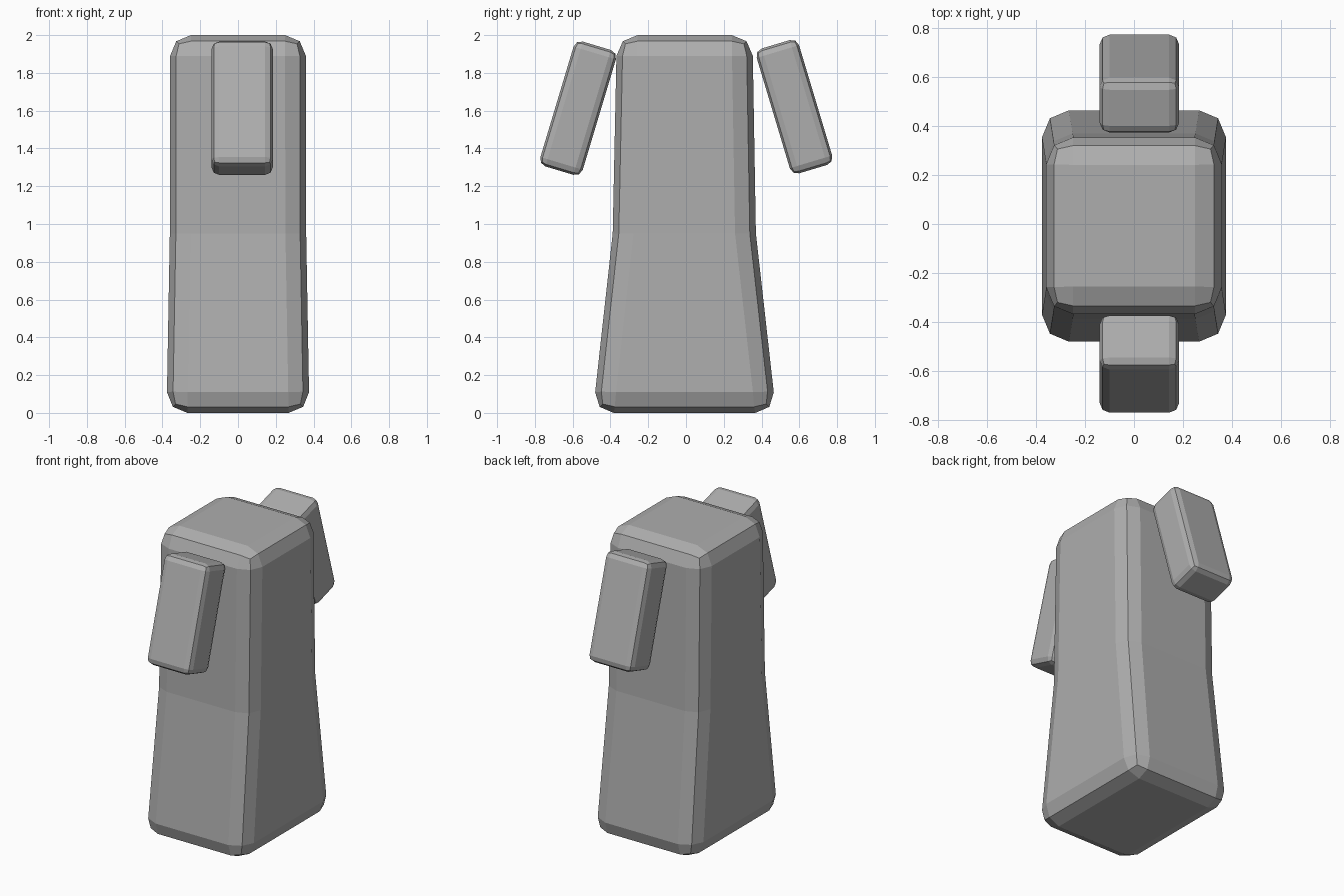
import bpy, bmesh
from math import radians

if "Cube" in bpy.data.objects:
    bpy.data.objects.remove(bpy.data.objects["Cube"])

grey = bpy.data.materials.new("dark_grey")
grey.diffuse_color = (0.42, 0.42, 0.42, 1)
grey.use_nodes = True
grey.node_tree.nodes["Principled BSDF"].inputs["Base Color"].default_value = grey.diffuse_color


def loft_box(name, rings, bevel):
    """Stack of rectangles (z, x0, x1, y0, y1) with rounded outer edges."""
    bm = bmesh.new()
    loops = [[bm.verts.new(p) for p in ((x0, y0, z), (x1, y0, z), (x1, y1, z), (x0, y1, z))]
             for z, x0, x1, y0, y1 in rings]
    bm.faces.new(loops[0][::-1])
    bm.faces.new(loops[-1])
    for a, b in zip(loops, loops[1:]):
        for i in range(4):
            j = (i + 1) % 4
            bm.faces.new((a[i], a[j], b[j], b[i]))
    mesh = bpy.data.meshes.new(name)
    bm.to_mesh(mesh)
    bm.free()
    mesh.materials.append(grey)
    obj = bpy.data.objects.new(name, mesh)
    bpy.context.collection.objects.link(obj)
    mod = obj.modifiers.new("rounded_edges", 'BEVEL')
    mod.width = bevel
    mod.segments = 2
    mod.limit_method = 'ANGLE'
    mod.angle_limit = radians(40)
    return obj


# Body: straight upper half, flared lower half
loft_box("body", [
    (0.00, -0.378, 0.378, -0.493, 0.477),
    (0.95, -0.361, 0.361, -0.388, 0.370),
    (2.00, -0.359, 0.359, -0.366, 0.352),
], 0.11)

# Arms: tilted slabs hanging at the front and back
for name, y, z, tilt in (("front_arm", -0.571, 1.613, -16.7),
                         ("back_arm", 0.574, 1.621, 16.7)):
    arm = loft_box(name, [(-0.345, -0.162, 0.162, -0.117, 0.117),
                          (0.345, -0.162, 0.162, -0.117, 0.117)], 0.04)
    arm.location = (0.022, y, z)
    arm.rotation_euler.x = radians(tilt)
